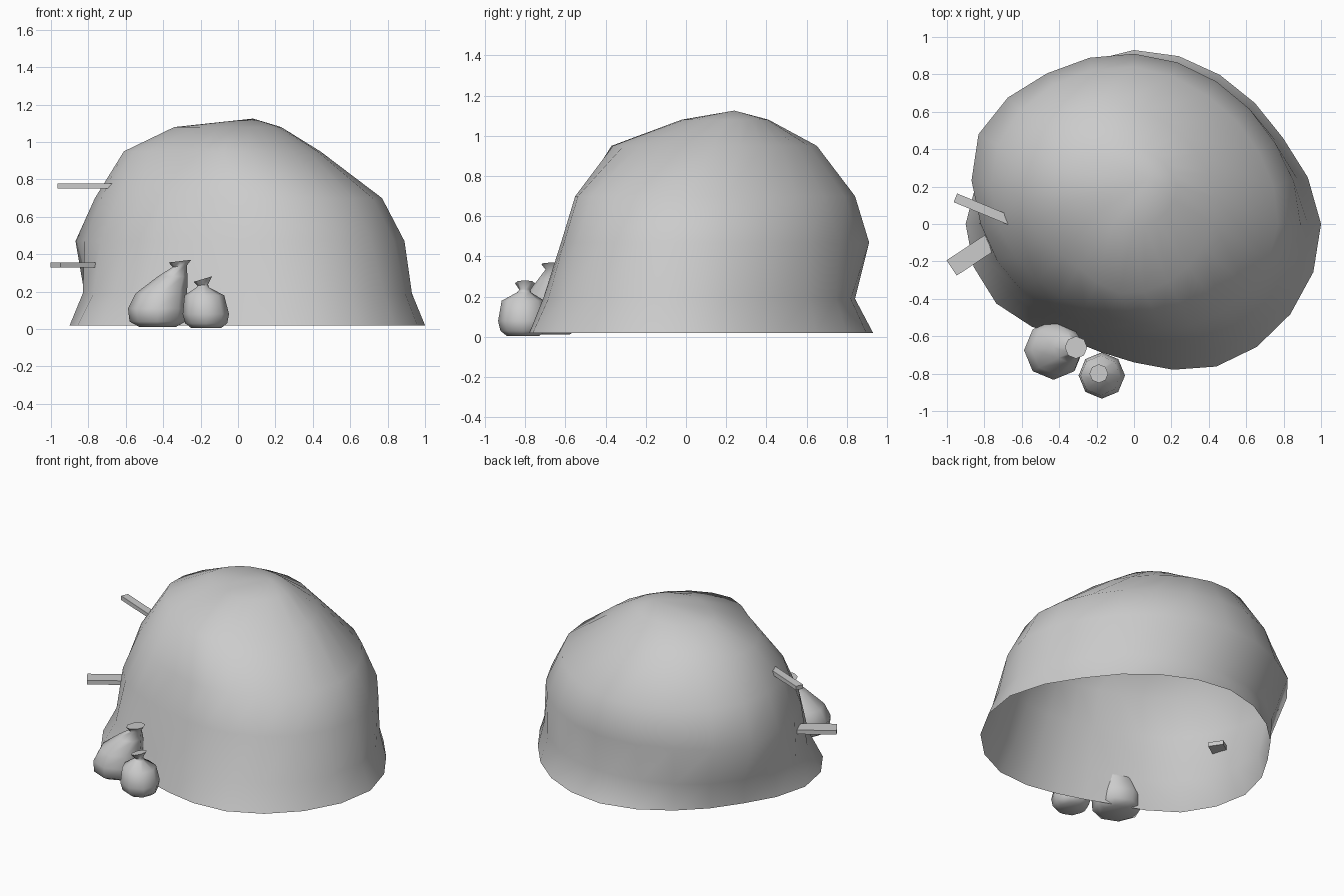
import bpy, bmesh, math
from mathutils import Vector, Matrix

if "Cube" in bpy.data.objects:
    bpy.data.objects.remove(bpy.data.objects["Cube"])


def loft(name, rings, cap_start, tip, angle=60):
    """Skin a stack of equal-count point rings and close the top with a tip."""
    bm = bmesh.new()
    loops = [[bm.verts.new(p) for p in ring] for ring in rings]
    n = len(loops[0])
    for a, b in zip(loops, loops[1:]):
        for i in range(n):
            j = (i + 1) % n
            bm.faces.new((a[i], a[j], b[j], b[i]))
    if cap_start:
        bm.faces.new(loops[0][::-1])
    top = loops[-1]
    t = bm.verts.new(tip)
    for i in range(n):
        bm.faces.new((top[i], top[(i + 1) % n], t))
    me = bpy.data.meshes.new(name)
    bm.to_mesh(me)
    bm.free()
    ob = bpy.data.objects.new(name, me)
    bpy.context.collection.objects.link(ob)
    bpy.ops.object.select_all(action='DESELECT')
    ob.select_set(True)
    bpy.context.view_layer.objects.active = ob
    bpy.ops.object.shade_smooth_by_angle(angle=math.radians(angle))
    return ob


def ring(cx, cy, z, radii, tilt=0.0):
    n = len(radii)
    return [(cx + r * math.cos(2 * math.pi * i / n),
             cy + r * math.sin(2 * math.pi * i / n),
             z + tilt * r * math.cos(2 * math.pi * i / n))
            for i, r in enumerate(radii)]


def refine(r):
    """Double the number of radii with smooth in-between values."""
    n = len(r)
    out = []
    for i in range(n):
        out += [r[i], (9 * (r[i] + r[(i + 1) % n]) - r[i - 1] - r[(i + 2) % n]) / 16]
    return out


# Mound: radii every 30 degrees, starting at +x, open underneath
mound = [
    (0, 0, .02, [1.0, .92, .92, .93, .87, .84, .90, .85, .71, .74, .88, .965]),
    (0, 0, .19, [.93, .88, .86, .84, .85, .86, .83, .76, .66, .69, .79, .90]),
    (0, 0, .47, [.89, .87, .88, .91, .93, .96, .82, .70, .60, .60, .70, .82]),
    (0, 0, .70, [.77, .77, .79, .84, .86, .84, .73, .60, .52, .53, .62, .71]),
    (-.08, .14, .95, [.52, .48, .47, .51, .54, .55, .53, .46, .43, .51, .52, .52]),
    (-.06, .20, 1.08, [.29, .25, .22, .21, .23, .26, .28, .23, .20, .22, .24, .27]),
]
loft("mound", [ring(x, y, z, refine(r)) for x, y, z, r in mound], False, (.08, .24, 1.125))

# Tied sacks: (centre x, centre y, height, radius, rim tilt)
large = [(-.43, -.68, .012, .10, 0), (-.43, -.68, .04, .15, 0), (-.43, -.675, .11, .158, 0),
         (-.41, -.67, .19, .138, 0), (-.35, -.66, .28, .08, 0),
         (-.312, -.66, .335, .038, .1), (-.31, -.66, .363, .06, .12)]
small = [(-.17, -.81, .005, .08, 0), (-.17, -.81, .03, .112, 0), (-.172, -.81, .08, .124, 0),
         (-.18, -.81, .18, .106, 0), (-.188, -.805, .222, .034, 0),
         (-.188, -.80, .235, .028, .1), (-.188, -.80, .267, .05, .3)]
for name, prof in (("large_sack", large), ("small_sack", small)):
    x, y, z = prof[-1][:3]
    loft(name, [ring(cx, cy, h, [r] * 8, t) for cx, cy, h, r, t in prof], True, (x, y, z))


# Planks jutting from the left side
def plank(name, a, b, width, thick):
    a, b = Vector(a), Vector(b)
    d = b - a
    bm = bmesh.new()
    bmesh.ops.create_cube(bm, size=1, matrix=(
        Matrix.Translation((a + b) / 2) @ Matrix.Rotation(math.atan2(d.y, d.x), 4, 'Z')
        @ Matrix.Diagonal((d.length, width, thick, 1))))
    me = bpy.data.meshes.new(name)
    bm.to_mesh(me)
    bm.free()
    bpy.context.collection.objects.link(bpy.data.objects.new(name, me))


plank("upper_plank", (-.955, .14, .765), (-.65, .014, .765), .05, .028)
plank("lower_plank", (-.975, -.235, .342), (-.71, -.06, .342), .098, .028)
